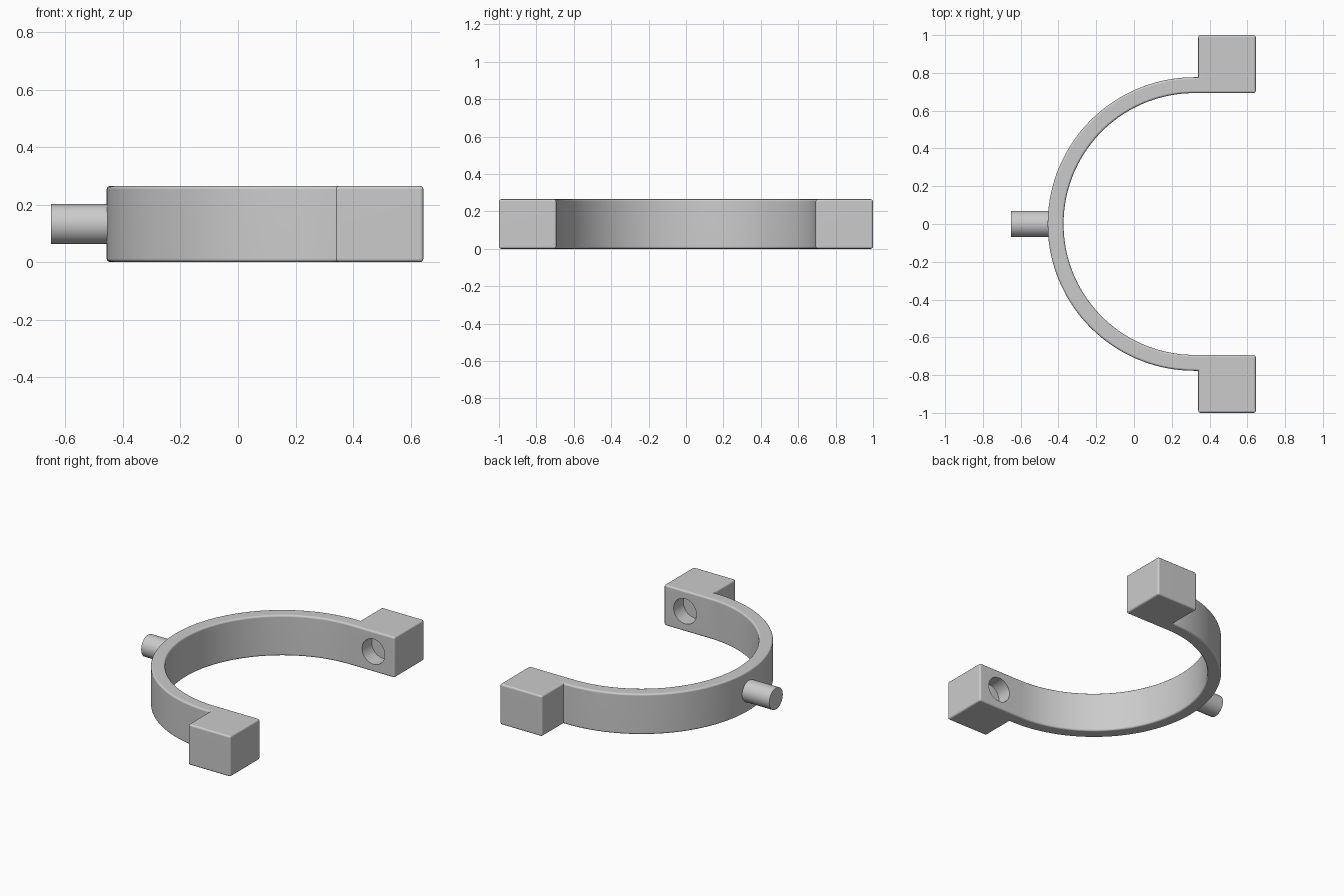
import bpy, bmesh, math
from mathutils import Matrix

cube = bpy.data.objects.get("Cube")
if cube:
    bpy.data.objects.remove(cube)

HEIGHT = 0.265
MID = HEIGHT / 2
CENTRE_X = 0.32
R_IN, R_OUT = 0.693, 0.777
BLOCK_X0, BLOCK_X1 = 0.34, 0.645
STEPS = 72

grey = bpy.data.materials.new("Plain grey")
grey.use_nodes = True
colour = (0.6, 0.6, 0.6, 1)
grey.diffuse_color = colour
grey.node_tree.nodes["Principled BSDF"].inputs["Base Color"].default_value = colour


def make_object(name, bm):
    bmesh.ops.recalc_face_normals(bm, faces=bm.faces)
    mesh = bpy.data.meshes.new(name)
    bm.to_mesh(mesh)
    bm.free()
    mesh.materials.append(grey)
    obj = bpy.data.objects.new(name, mesh)
    bpy.context.collection.objects.link(obj)
    return obj


def cylinder(name, radius, length, location, axis, sides):
    bm = bmesh.new()
    turn = Matrix.Rotation(math.pi / 2, 4, axis)
    bmesh.ops.create_cone(bm, cap_ends=True, segments=sides, radius1=radius,
                          radius2=radius, depth=length,
                          matrix=Matrix.Translation(location) @ turn)
    return make_object(name, bm)


def activate(obj):
    bpy.ops.object.select_all(action='DESELECT')
    obj.select_set(True)
    bpy.context.view_layer.objects.active = obj


def arc(radius):
    angles = [math.pi / 2 + math.pi * i / STEPS for i in range(STEPS + 1)]
    return [(CENTRE_X + radius * math.cos(a), radius * math.sin(a)) for a in angles]


# Half ring with a square block at each end, drawn as one outline
outline = [(BLOCK_X0, R_OUT)] + arc(R_OUT) + [
    (BLOCK_X0, -R_OUT), (BLOCK_X0, -1), (BLOCK_X1, -1), (BLOCK_X1, -R_IN)]
outline += arc(R_IN)[::-1] + [(BLOCK_X1, R_IN), (BLOCK_X1, 1), (BLOCK_X0, 1)]
bm = bmesh.new()
base = bm.faces.new([bm.verts.new((x, y, 0)) for x, y in outline])
top = bmesh.ops.extrude_face_region(bm, geom=[base])["geom"]
for v in top:
    if isinstance(v, bmesh.types.BMVert):
        v.co.z = HEIGHT
bmesh.ops.recalc_face_normals(bm, faces=bm.faces)

# Rounded outer edges; the inside corners stay crisp
edges = [e for e in bm.edges if e.calc_face_angle_signed() > math.radians(30)]
bmesh.ops.bevel(bm, geom=edges, offset=0.012, segments=3, profile=0.5, affect='EDGES')
yoke = make_object("half_ring_yoke", bm)

# Blind sockets in the facing sides of the blocks
for side, label in ((1, "back"), (-1, "front")):
    cutter = cylinder(label + "_socket_cutter", 0.082, 0.2,
                      ((BLOCK_X0 + BLOCK_X1) / 2, side * R_IN, MID), 'X', 40)
    cutter.hide_render = True
    cut = yoke.modifiers.new(label + "_socket", 'BOOLEAN')
    cut.operation = 'DIFFERENCE'
    cut.solver = 'EXACT'
    cut.object = cutter
    activate(yoke)
    bpy.ops.object.modifier_apply(modifier=cut.name)
    bpy.data.objects.remove(cutter)

# Round peg on the outside of the ring
peg = cylinder("mounting_peg", 0.07, 0.24, (-0.53, 0, MID), 'Y', 40)

for obj in (yoke, peg):
    activate(obj)
    bpy.ops.object.shade_smooth_by_angle(angle=math.radians(35))
    weighted = obj.modifiers.new("even_shading", 'WEIGHTED_NORMAL')
    weighted.keep_sharp = True
